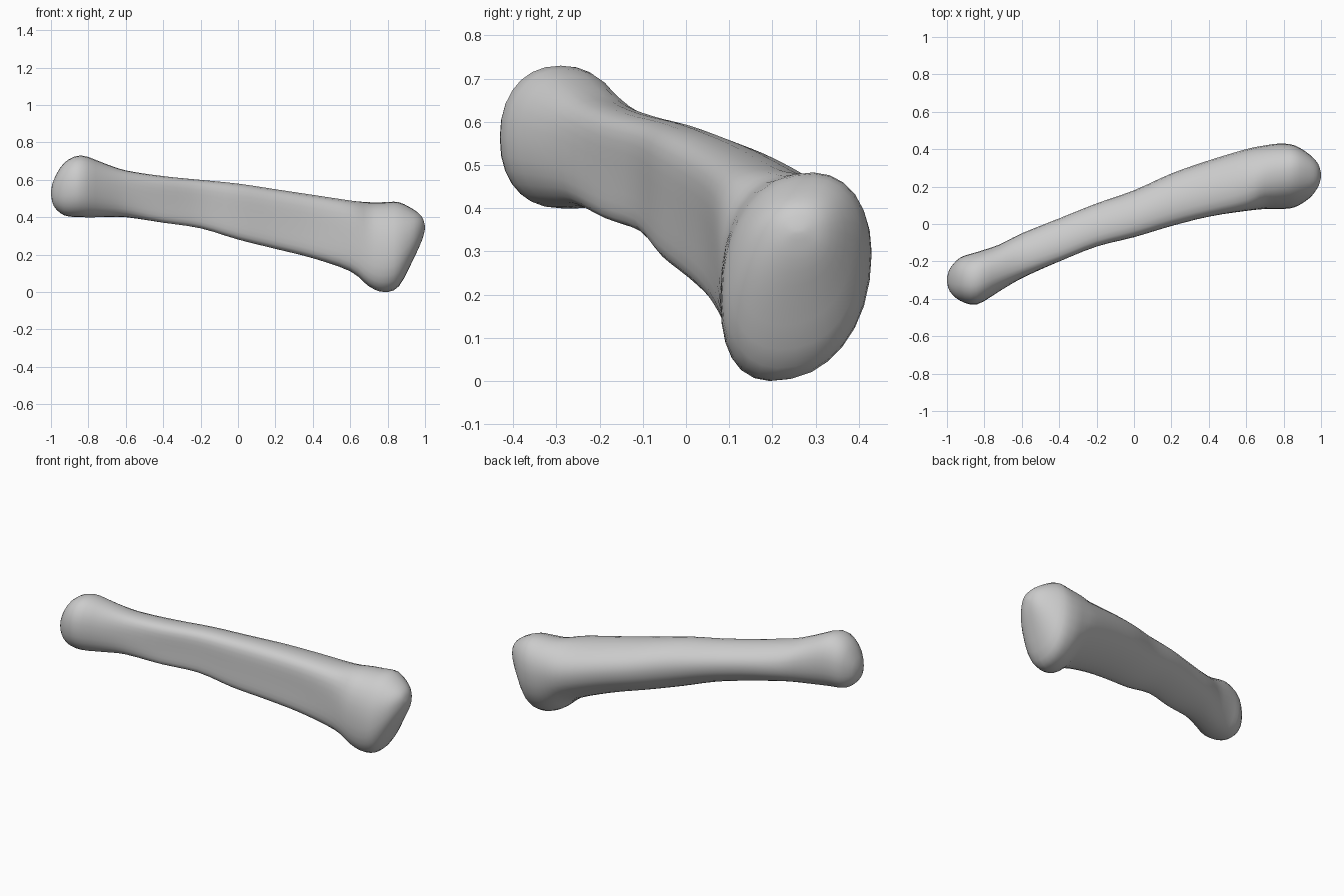
import bpy
import bmesh
import math

SIDES = 28      # points around each cross-section
STEPS = 3       # rings between neighbouring stations
FULLNESS = 0.9  # below one makes the section slightly squarer than an ellipse

# Stations along the bone:
# x, underside z, top z, front y, back y, skew, flatness of the front
STATIONS = [
    (-1.0, .52, .54, -.31, -.29, 0, 0),
    (-.985, .46, .60, -.36, -.24, 0, 0),
    (-.93, .41, .69, -.41, -.18, 0, 0),
    (-.84, .40, .73, -.43, -.15, 0, 0),
    (-.72, .40, .69, -.36, -.11, 0, .1),
    (-.6, .40, .65, -.29, -.05, 0, .3),
    (-.4, .37, .62, -.20, .03, .1, .5),
    (-.2, .34, .60, -.12, .11, .1, .5),
    (0, .28, .58, -.07, .18, .1, .5),
    (.2, .23, .55, -.01, .27, .1, .5),
    (.4, .18, .52, .04, .34, .1, .5),
    (.6, .11, .49, .07, .40, .1, .4),
    (.7, .03, .48, .08, .42, .2, .2),
    (.78, 0, .48, .08, .43, .2, .1),
    (.86, .03, .48, .09, .42, .2, 0),
    (.94, .18, .44, .14, .37, .2, 0),
    (.985, .28, .40, .2, .32, .1, 0),
    (1.0, .34, .35, .25, .27, 0, 0),
]


def make_material(name, colour):
    material = bpy.data.materials.new(name)
    material.use_nodes = True
    material.diffuse_color = colour
    shader = material.node_tree.nodes["Principled BSDF"]
    shader.inputs["Base Color"].default_value = colour
    return material


def blend(before, start, end, after, t):
    """Smooth curve through start and end, guided by their neighbours."""
    return 0.5 * (2 * start + (end - before) * t
                  + (2 * before - 5 * start + 4 * end - after) * t ** 2
                  + (3 * start - before - 3 * end + after) * t ** 3)


def refine(stations):
    """Insert smooth in-between stations along the length."""
    last = len(stations) - 1
    result = []
    for i in range(last):
        group = (stations[max(i - 1, 0)], stations[i],
                 stations[i + 1], stations[min(i + 2, last)])
        for step in range(STEPS):
            result.append([blend(*values, step / STEPS) for values in zip(*group)])
    result.append(stations[last])
    return result


def soften(value):
    return math.copysign(abs(value) ** FULLNESS, value)


def section(bm, station):
    """One closed ring: a leaning oval, flatter at the front on the shaft."""
    x, low, high, front, back, skew, flatness = station
    ring = []
    for i in range(SIDES):
        angle = math.tau * i / SIDES
        across = soften(math.cos(angle)) - flatness * math.sin(angle) ** 2
        y = (front + back) / 2 + (back - front) / 2 * across
        z = (low + high) / 2 + (high - low) / 2 * soften(math.sin(angle + skew))
        ring.append(bm.verts.new((x, y, z)))
    return ring


def build_bone(name, material):
    bm = bmesh.new()
    rings = [section(bm, station) for station in refine(STATIONS)]

    # Shaft and both knobs as one continuous skin
    for first, second in zip(rings, rings[1:]):
        for i in range(SIDES):
            j = (i + 1) % SIDES
            bm.faces.new((first[i], first[j], second[j], second[i]))

    # Tiny caps closing the two tips
    bm.faces.new(rings[0])
    bm.faces.new(rings[-1])
    bmesh.ops.recalc_face_normals(bm, faces=bm.faces)
    for face in bm.faces:
        face.smooth = True

    mesh = bpy.data.meshes.new(name)
    bm.to_mesh(mesh)
    bm.free()
    mesh.materials.append(material)
    bone = bpy.data.objects.new(name, mesh)
    bpy.context.collection.objects.link(bone)
    return bone


default_cube = bpy.data.objects.get("Cube")
if default_cube:
    bpy.data.objects.remove(default_cube, do_unlink=True)

bone_grey = make_material("bone grey", (0.6, 0.6, 0.6, 1))
build_bone("long_bone", bone_grey)
